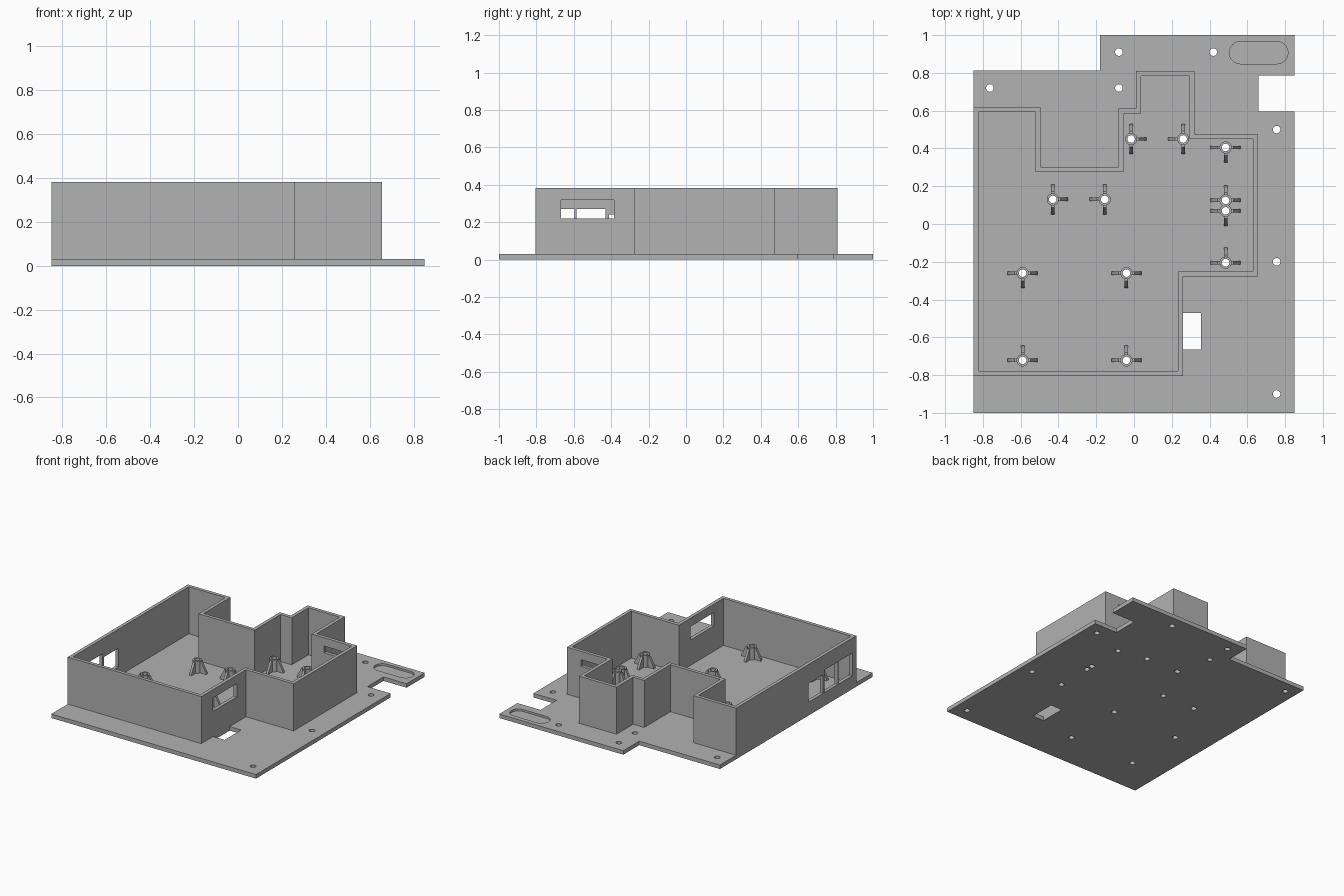
import bpy
import bmesh
from math import cos, sin, pi
from mathutils import Matrix, Vector

if "Cube" in bpy.data.objects:
    bpy.data.objects.remove(bpy.data.objects["Cube"])

FLOOR, TOP, THICK = 0.03, 0.383, 0.026
HOLE_R, POST_R, POST_TOP = 0.02, 0.032, 0.12

gray = bpy.data.materials.new("plain gray")
gray.use_nodes = True
gray.diffuse_color = (0.445, 0.445, 0.445, 1)
gray.node_tree.nodes["Principled BSDF"].inputs["Base Color"].default_value = gray.diffuse_color


def make_object(name, bm):
    bmesh.ops.recalc_face_normals(bm, faces=bm.faces)
    mesh = bpy.data.meshes.new(name)
    bm.to_mesh(mesh)
    bm.free()
    mesh.materials.append(gray)
    ob = bpy.data.objects.new(name, mesh)
    bpy.context.collection.objects.link(ob)
    return ob


def add_prism(bm, points, z0, z1):
    """Upright solid from a flat outline."""
    face = bm.faces.new([bm.verts.new((x, y, z0)) for x, y in points])
    grown = bmesh.ops.extrude_face_region(bm, geom=[face])["geom"]
    verts = [g for g in grown if isinstance(g, bmesh.types.BMVert)]
    bmesh.ops.translate(bm, verts=verts, vec=(0, 0, z1 - z0))


def add_box(bm, x0, x1, y0, y1, z0, z1):
    add_prism(bm, [(x0, y0), (x1, y0), (x1, y1), (x0, y1)], z0, z1)


def add_disc(bm, x, y, r, z0, z1, n=32):
    ring = [(x + r * cos(2 * pi * i / n), y + r * sin(2 * pi * i / n)) for i in range(n)]
    add_prism(bm, ring, z0, z1)


def inset(points, d):
    """Inner offset of a counter-clockwise outline."""
    result = []
    for i, p in enumerate(points):
        p, a, b = Vector(p), Vector(points[i - 1]), Vector(points[(i + 1) % len(points)])
        u, v = (p - a).normalized(), (b - p).normalized()
        result.append(p + d * (Vector((-u.y, u.x)) + Vector((-v.y, v.x))))
    return result


def cut(ob, bm):
    """Subtract the cutter solids and bake the result."""
    cutter = make_object("cutter", bm)
    cutter.hide_render = True
    mod = ob.modifiers.new("cut", "BOOLEAN")
    mod.operation, mod.solver, mod.object = "DIFFERENCE", "EXACT", cutter
    graph = bpy.context.evaluated_depsgraph_get()
    baked = bpy.data.meshes.new_from_object(ob.evaluated_get(graph))
    ob.modifiers.clear()
    ob.data = baked
    bpy.data.objects.remove(cutter)


# Posts: position and the directions of their ribs
E, N, W, S = range(4)
posts = [
    (-0.015, 0.45, (N, S, E)), (0.26, 0.45, (N, S, W)),
    (-0.43, 0.13, (N, S, E)), (-0.155, 0.13, (N, S, W)),
    (0.485, 0.405, (E, W, S)), (0.485, 0.125, (E, W, N)),
    (0.485, 0.07, (E, W, S)), (0.485, -0.205, (E, W, N)),
    (-0.59, -0.26, (E, W, S)), (-0.59, -0.722, (E, W, N)),
    (-0.04, -0.26, (E, W, S)), (-0.04, -0.722, (E, W, N)),
]

# Base plate with notched outline
bm = bmesh.new()
add_prism(bm, [(-0.85, -1), (0.85, -1), (0.85, 0.595), (0.658, 0.595), (0.658, 0.785),
               (0.85, 0.785), (0.85, 1), (-0.18, 1), (-0.18, 0.812), (-0.85, 0.812)], 0, FLOOR)
plate = make_object("base_plate", bm)

# Screw holes, cable opening and shallow rounded recess
bm = bmesh.new()
screws = [(-0.08, 0.91), (0.42, 0.91), (-0.763, 0.72), (-0.08, 0.72),
          (0.755, 0.5), (0.755, -0.2), (0.755, -0.9)]
for x, y in screws + [p[:2] for p in posts]:
    add_disc(bm, x, y, HOLE_R, -0.1, 0.1)
add_box(bm, 0.26, 0.355, -0.665, -0.47, -0.1, 0.1)
slot = []
for cx, start in ((0.756, -pi / 2), (0.564, pi / 2)):
    slot += [(cx + 0.059 * cos(start + pi * i / 16), 0.907 + 0.059 * sin(start + pi * i / 16))
             for i in range(17)]
add_prism(bm, slot, 0.015, 0.1)
cut(plate, bm)

# Enclosure wall following a stepped outline
outline = [(-0.85, -0.805), (0.26, -0.805), (0.26, -0.277), (0.656, -0.277), (0.656, 0.475),
           (0.321, 0.475), (0.321, 0.81), (0.01, 0.81), (0.01, 0.612), (-0.082, 0.612),
           (-0.082, 0.302), (-0.495, 0.302), (-0.495, 0.62), (-0.85, 0.62)]
bm = bmesh.new()
add_prism(bm, outline, FLOOR, TOP)
wall = make_object("enclosure_wall", bm)
bm = bmesh.new()
add_prism(bm, inset(outline, THICK), FLOOR - 0.1, TOP + 0.1)
cut(wall, bm)

# Connector windows in the wall
bm = bmesh.new()
add_box(bm, 0.2, 0.3, -0.668, -0.385, 0.22, 0.32)
add_box(bm, 0.4, 0.54, 0.42, 0.5, 0.27, 0.32)
for y0, y1, top in ((-0.76, -0.596, 0.27), (-0.586, -0.43, 0.27), (-0.412, -0.24, 0.24)):
    add_box(bm, -0.9, -0.8, y0, y1, 0.1, top)
cut(wall, bm)

# Hollow mounting posts with sloping ribs
for i, (x, y, ribs) in enumerate(posts):
    bm = bmesh.new()
    profile = [(HOLE_R, FLOOR), (POST_R, FLOOR), (POST_R, POST_TOP), (HOLE_R, POST_TOP)]
    face = bm.faces.new([bm.verts.new((r, 0, z)) for r, z in profile])
    edges = list(face.edges)
    bm.faces.remove(face)
    bmesh.ops.spin(bm, geom=edges, axis=(0, 0, 1), cent=(0, 0, 0), angle=2 * pi, steps=32)
    bmesh.ops.remove_doubles(bm, verts=bm.verts, dist=0.0005)
    for side in ribs:
        shape = [(0.026, FLOOR), (0.08, FLOOR), (0.08, 0.04), (0.042, 0.112), (0.026, 0.112)]
        face = bm.faces.new([bm.verts.new((r, -0.009, z)) for r, z in shape])
        grown = bmesh.ops.extrude_face_region(bm, geom=[face])["geom"]
        verts = [g for g in grown if isinstance(g, bmesh.types.BMVert)]
        bmesh.ops.translate(bm, verts=verts, vec=(0, 0.018, 0))
        bmesh.ops.rotate(bm, verts=verts + list(face.verts), cent=(0, 0, 0),
                         matrix=Matrix.Rotation(side * pi / 2, 3, "Z"))
    post = make_object(f"mounting_post_{i + 1}", bm)
    post.location = (x, y, 0)
    bpy.ops.object.select_all(action="DESELECT")
    post.select_set(True)
    bpy.context.view_layer.objects.active = post
    bpy.ops.object.shade_smooth_by_angle()
